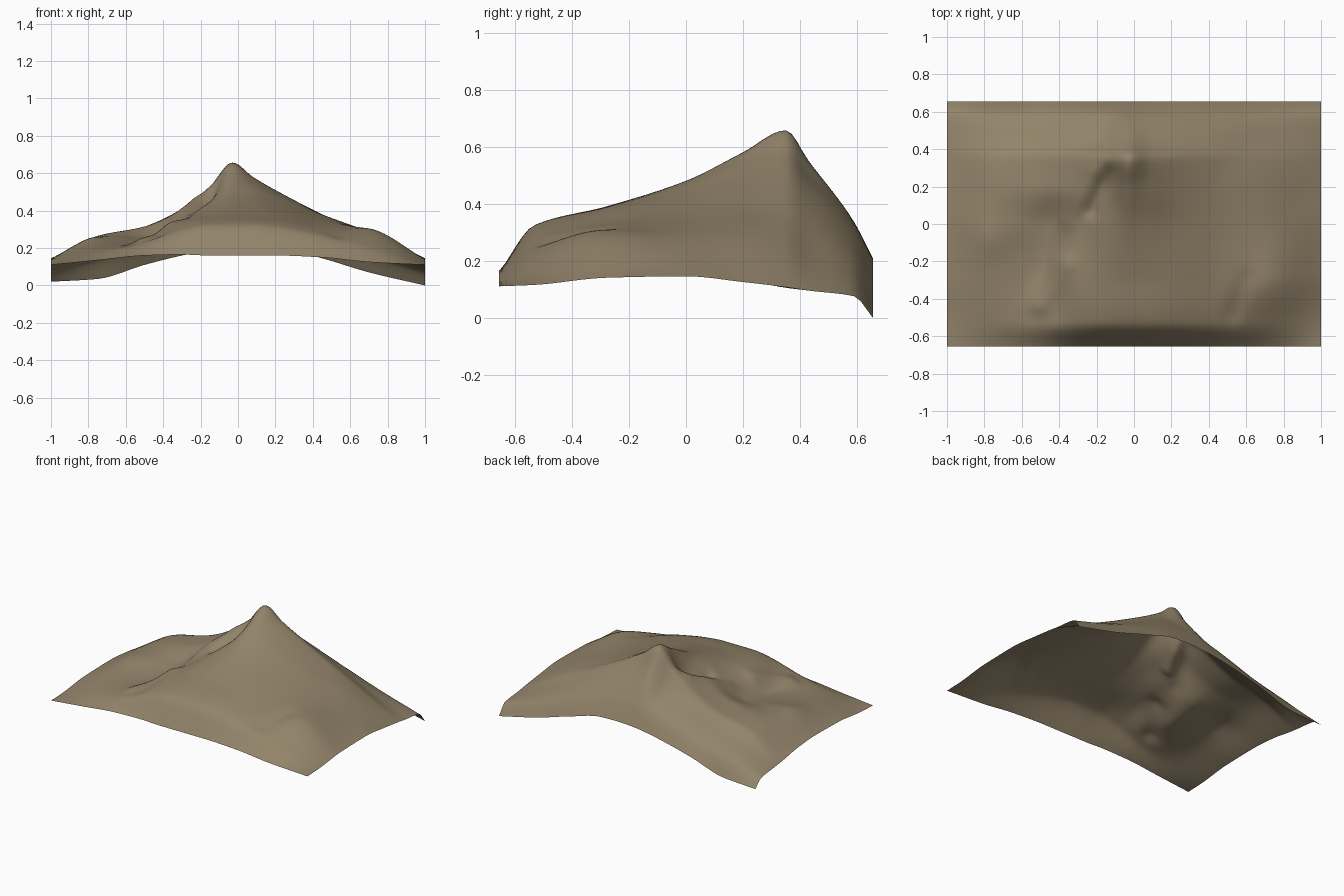
import bpy, math

if "Cube" in bpy.data.objects:
    bpy.data.objects.remove(bpy.data.objects["Cube"])

# Cross-sections of the hill: heights at shared x stations, from front to back
X = [-1, -.75, -.5, -.3, -.15, -.03, .08, .2, .45, .7, 1]
SECTIONS = {
    -.655: [.11, .135, .16, .165, .16, .16, .16, .16, .15, .125, .11],
    -.53: [.115, .175, .23, .30, .325, .325, .325, .315, .27, .215, .115],
    -.28: [.14, .215, .225, .345, .38, .39, .388, .38, .33, .305, .14],
    0: [.145, .255, .255, .35, .44, .48, .47, .44, .365, .29, .145],
    .2: [.13, .265, .315, .40, .47, .58, .545, .49, .38, .285, .125],
    .35: [.105, .255, .315, .41, .53, .657, .58, .51, .38, .265, .107],
    .43: [.095, .21, .28, .36, .43, .55, .50, .455, .345, .225, .095],
    .59: [.075, .14, .20, .265, .31, .335, .33, .31, .24, .16, .075],
    .655: [.02, .035, .11, .16, .19, .205, .21, .207, .145, .07, 0],
}
Y = list(SECTIONS)

# Spurs, gullies and mounds along short lines: x1, y1, x2, y2, height, radius
DETAILS = [(-.23, .28, -.35, .02, .02, .05),      # outer spur
           (-.13, .27, -.22, .07, -.03, .04),     # gully beside the peak
           (-.38, -.22, -.5, -.43, .03, .06),     # ridge edge
           (-.74, -.08, -.66, -.03, .01, .09),    # left mound
           (.6, -.3, .53, -.48, -.012, .05)]      # right gully


def interp(xs, zs, x):
    """Smooth interpolation that does not overshoot its knots."""
    n = len(xs)
    d = [(zs[i + 1] - zs[i]) / (xs[i + 1] - xs[i]) for i in range(n - 1)]
    m = [d[0]]
    for a, b in zip(d, d[1:]):
        m.append(2 * a * b / (a + b) if a * b > 0 else 0)
    m.append(d[-1])
    i = 0
    while i < n - 2 and x > xs[i + 1]:
        i += 1
    h = xs[i + 1] - xs[i]
    t = (x - xs[i]) / h
    return (zs[i] * (1 + 2 * t) * (1 - t) ** 2 + zs[i + 1] * t * t * (3 - 2 * t)
            + h * t * (1 - t) * (m[i] * (1 - t) - m[i + 1] * t))


def subdivide(knots, step):
    """Even samples between knots, keeping every knot."""
    out = []
    for a, b in zip(knots, knots[1:]):
        n = max(1, round((b - a) / step))
        out += [a + (b - a) * k / n for k in range(n)]
    return out + [knots[-1]]


def detail(x, y):
    """Summed height of all spurs and gullies at a point."""
    z = 0
    for x1, y1, x2, y2, h, r in DETAILS:
        dx, dy = x2 - x1, y2 - y1
        t = ((x - x1) * dx + (y - y1) * dy) / (dx * dx + dy * dy)
        t = min(1, max(0, t))
        d2 = (x - x1 - t * dx) ** 2 + (y - y1 - t * dy) ** 2
        z += h * math.exp(-d2 / (r * r))
    return z


# Hill surface: loft through the sections
xs, ys = subdivide(X, .02), subdivide(Y, .02)
columns = []
for x in xs:
    knots = [interp(X, SECTIONS[y], x) for y in Y]
    columns.append([interp(Y, knots, y) for y in ys])
verts = [(x, y, max(0, columns[i][j] + detail(x, y)))
         for j, y in enumerate(ys) for i, x in enumerate(xs)]
w = len(xs)
faces = [(j * w + i, j * w + i + 1, (j + 1) * w + i + 1, (j + 1) * w + i)
         for j in range(len(ys) - 1) for i in range(w - 1)]

mesh = bpy.data.meshes.new("hill_terrain")
mesh.from_pydata(verts, [], faces)
hill = bpy.data.objects.new("hill_terrain", mesh)
bpy.context.collection.objects.link(hill)

# Dry earth colour
earth = bpy.data.materials.new("dry_earth")
earth.diffuse_color = (.29, .23, .145, 1)
earth.use_nodes = True
earth.node_tree.nodes["Principled BSDF"].inputs["Base Color"].default_value = earth.diffuse_color
mesh.materials.append(earth)

bpy.context.view_layer.objects.active = hill
hill.select_set(True)
bpy.ops.object.shade_smooth_by_angle(angle=math.radians(40))
